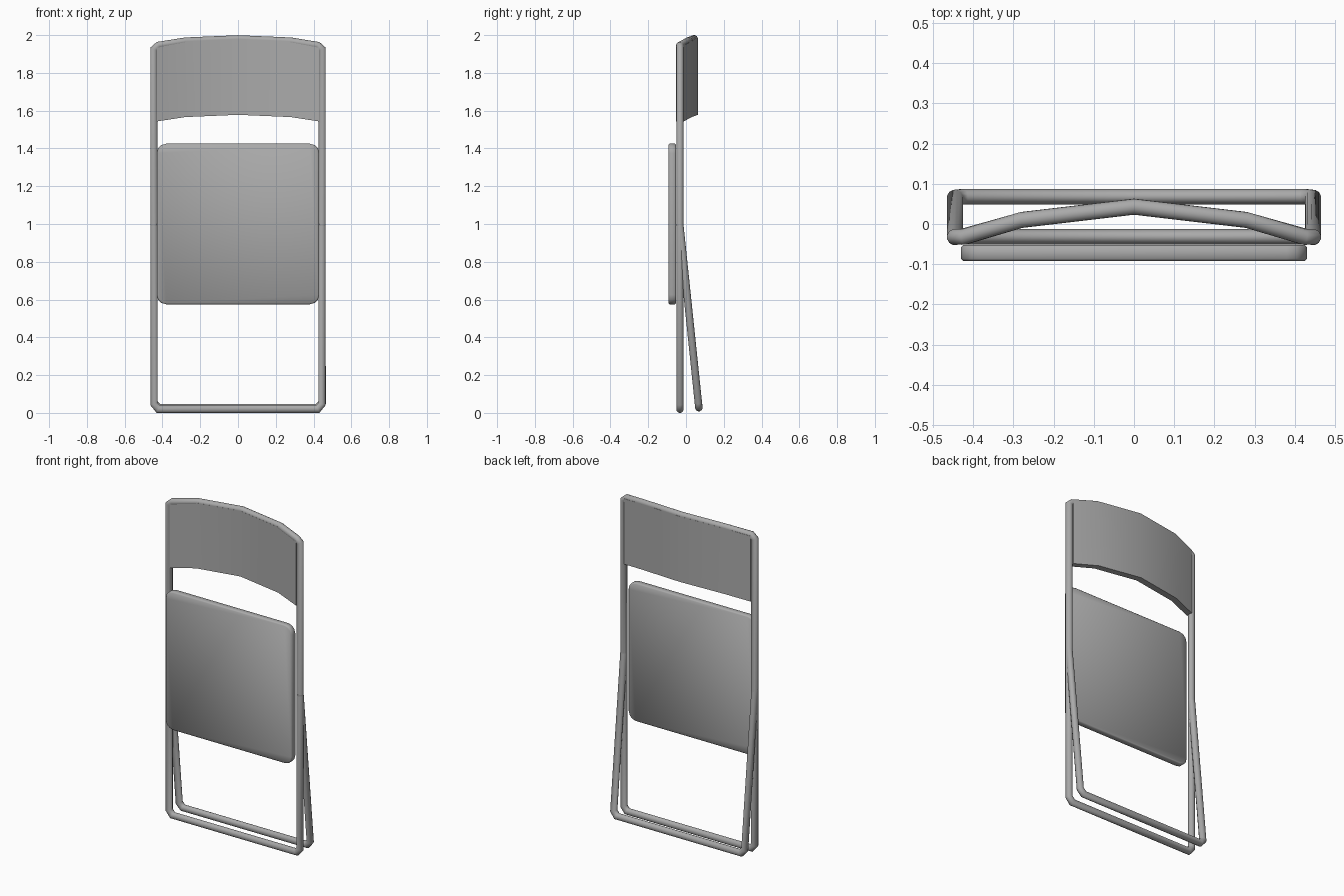
import bpy, bmesh, math
from mathutils import Vector, Matrix

if "Cube" in bpy.data.objects:
    bpy.data.objects.remove(bpy.data.objects["Cube"])

R = 0.02          # tube radius
SIDE_X = 0.445    # side tube centre
FRAME_Y = -0.032  # front frame plane

grey = bpy.data.materials.new("light grey")
grey.use_nodes = True
colour = (0.4, 0.4, 0.4, 1)
grey.diffuse_color = colour
grey.node_tree.nodes["Principled BSDF"].inputs["Base Color"].default_value = colour


def finish(name, bm, angle=None):
    bmesh.ops.recalc_face_normals(bm, faces=bm.faces[:])
    mesh = bpy.data.meshes.new(name)
    bm.to_mesh(mesh)
    bm.free()
    mesh.materials.append(grey)
    obj = bpy.data.objects.new(name, mesh)
    bpy.context.collection.objects.link(obj)
    bpy.ops.object.select_all(action="DESELECT")
    obj.select_set(True)
    bpy.context.view_layer.objects.active = obj
    if angle:
        bpy.ops.object.shade_smooth_by_angle(angle=math.radians(angle))
    else:
        bpy.ops.object.shade_smooth()
    return obj


def tube(name, path, closed, sides=12):
    """Sweep a circle along a path with mitred corners."""
    pts = [Vector(p) for p in path]
    n = len(pts)
    bm = bmesh.new()
    rings = []
    for i, p in enumerate(pts):
        after = pts[(i + 1) % n] - p
        before = p - pts[i - 1]
        if not closed and i == 0:
            before = after
        if not closed and i == n - 1:
            after = before
        d = before.normalized()
        mitre = (d + after.normalized()).normalized()
        # Reference axis across the frame keeps the rings aligned
        u = Vector((0, 1, 0))
        u = (u - d * u.dot(d)).normalized()
        v = d.cross(u)
        ring = []
        for k in range(sides):
            a = math.tau * (k + 0.5) / sides
            off = (u * math.cos(a) + v * math.sin(a)) * R
            off -= d * (off.dot(mitre) / d.dot(mitre))
            ring.append(bm.verts.new(p + off))
        rings.append(ring)
    for i in range(n if closed else n - 1):
        a, b = rings[i], rings[(i + 1) % n]
        for k in range(sides):
            j = (k + 1) % sides
            bm.faces.new((a[k], a[j], b[j], b[k]))
    if not closed:
        bm.faces.new(rings[0])
        bm.faces.new(rings[-1])
    return finish(name, bm, 50)


def mirrored(half):
    """Extend a right-to-middle path to its left half."""
    return half + [(-x, y, z) for x, y, z in reversed(half) if x]


# Front frame: one closed loop whose top bar bows backwards
top_half = [(-SIDE_X, FRAME_Y, 1.925), (-0.422, FRAME_Y, 1.945),
            (-0.28, 0.01, 1.968), (0, 0.043, 1.98)]
bottom_half = [(0.422, FRAME_Y, 0.02), (SIDE_X, FRAME_Y, 0.048)]
bottom = [(x, y, z) for x, y, z in reversed(bottom_half)]
bottom += [(-x, y, z) for x, y, z in bottom_half]
tube("front_frame", mirrored(top_half) + bottom, True)


# Rear legs: a U leaning back from the front frame
def rear(x, z):
    return (x, 0.071 - 0.104 * z, z)


tube("rear_legs", mirrored([rear(-SIDE_X, 1.0), rear(-SIDE_X, 0.055),
                            rear(-0.422, 0.028)]), False)

# Backrest: bowed panel hanging from the top bar
bm = bmesh.new()
sections = []
for x, y, z in mirrored([(-0.43, FRAME_Y, 1.945), (-0.28, 0.01, 1.968), (0, 0.043, 1.98)]):
    sections.append([bm.verts.new((x, y + dy, z + dz))
                     for dy, dz in ((-R, 0), (R, 0), (R, -0.402), (-R, -0.402))])
for a, b in zip(sections, sections[1:]):
    for k in range(4):
        j = (k + 1) % 4
        bm.faces.new((a[k], a[j], b[j], b[k]))
bm.faces.new(sections[0])
bm.faces.new(sections[-1])
finish("backrest", bm, 50)

# Seat: folded flat plate with rounded corners and a softened rim
bm = bmesh.new()
bmesh.ops.create_cube(bm, size=1, matrix=Matrix.Translation((0, -0.072, 1))
                      @ Matrix.Diagonal((0.86, 0.04, 0.85, 1)))
corners = [e for e in bm.edges if abs(e.verts[0].co.y - e.verts[1].co.y) > 0.03]
bmesh.ops.bevel(bm, geom=corners, offset=0.05, segments=3, profile=0.5, affect="EDGES")
rim = [e for e in bm.edges if abs(e.verts[0].co.y - e.verts[1].co.y) < 0.001]
bmesh.ops.bevel(bm, geom=rim, offset=0.006, segments=1, affect="EDGES")
finish("seat", bm)
